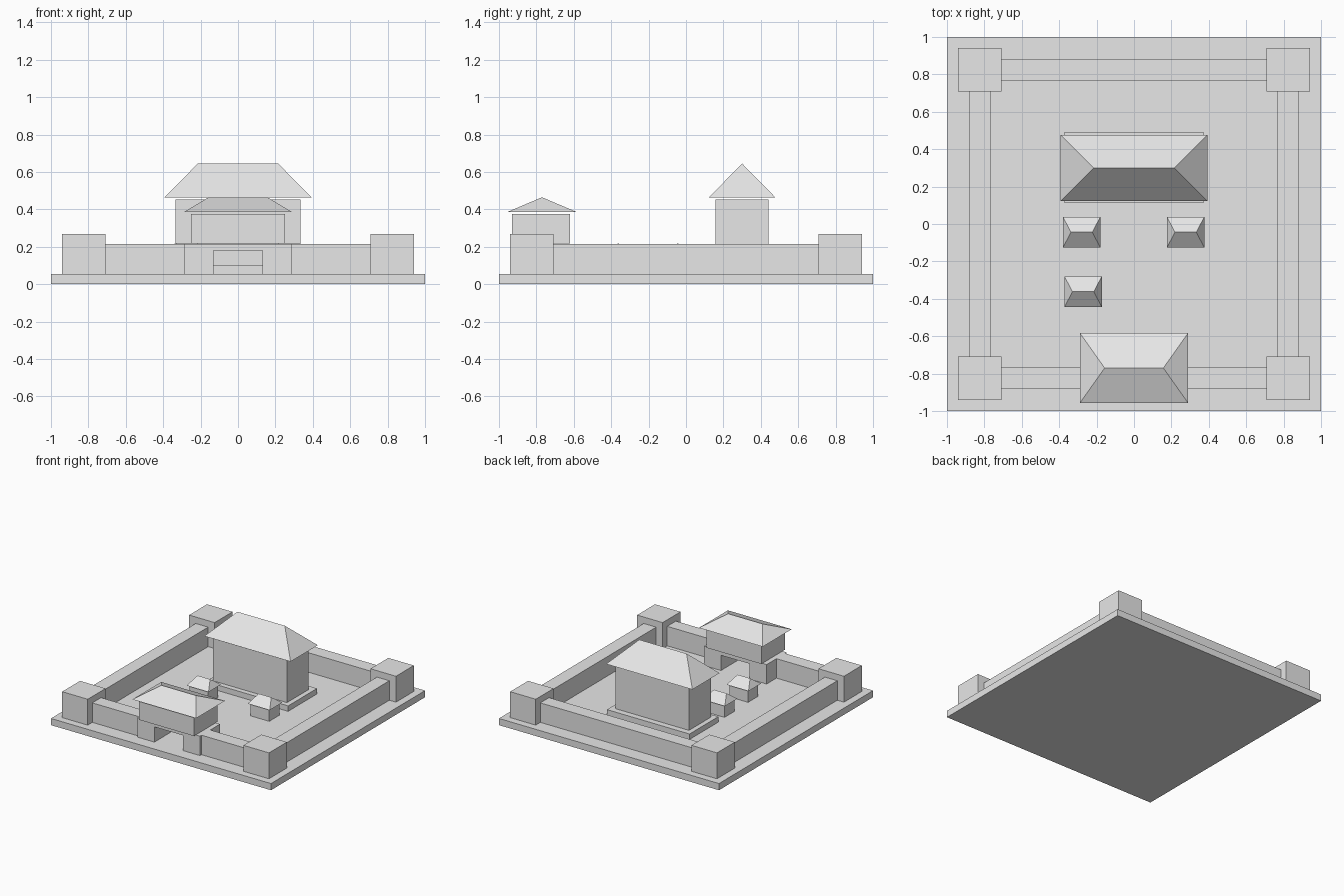
import bpy
import bmesh

default = bpy.data.objects.get("Cube")
if default:
    bpy.data.objects.remove(default, do_unlink=True)

# single plain stone colour
stone = bpy.data.materials.new("pale_grey")
stone.use_nodes = True
stone.diffuse_color = (0.8, 0.8, 0.8, 1)
stone.node_tree.nodes["Principled BSDF"].inputs["Base Color"].default_value = (0.8, 0.8, 0.8, 1)


def finish(name, bm):
    bmesh.ops.recalc_face_normals(bm, faces=bm.faces)
    mesh = bpy.data.meshes.new(name)
    bm.to_mesh(mesh)
    bm.free()
    mesh.materials.append(stone)
    obj = bpy.data.objects.new(name, mesh)
    bpy.context.collection.objects.link(obj)
    return obj


def box(name, x, y, z):
    """Box from (min, max) ranges on each axis."""
    bm = bmesh.new()
    bmesh.ops.create_cube(bm, size=1)
    for v in bm.verts:
        v.co = [r[0] if c < 0 else r[1] for c, r in zip(v.co, (x, y, z))]
    return finish(name, bm)


def hip_roof(name, cx, cy, half_x, half_y, half_ridge, eave, top):
    """Four-sided roof with a ridge along x."""
    bm = bmesh.new()
    a, b, c, d = [bm.verts.new((cx + sx * half_x, cy + sy * half_y, eave))
                  for sx, sy in ((-1, -1), (1, -1), (1, 1), (-1, 1))]
    left, right = [bm.verts.new((cx + s * half_ridge, cy, top)) for s in (-1, 1)]
    for face in ((a, b, right, left), (c, d, left, right),
                 (b, c, right), (d, a, left), (d, c, b, a)):
        bm.faces.new(face)
    return finish(name, bm)


FLOOR, WALL_TOP = 0.055, 0.215
SIDES = (("right", -1), ("left", 1))


def span(s, lo, hi):
    return tuple(sorted((s * lo, s * hi)))


box("ground_slab", (-1, 1), (-1, 1), (0, FLOOR))

# corner towers, side walls, and front walls up to the gate
for side, sx in SIDES:
    for end, sy in (("front", -1), ("back", 1)):
        box(f"{end}_{side}_tower", span(sx, 0.708, 0.94), span(sy, 0.708, 0.94), (FLOOR, 0.268))
    box(f"{side}_wall", span(sx, 0.767, 0.88), (-0.708, 0.708), (FLOOR, WALL_TOP))
    box(f"front_{side}_wall", span(sx, 0.285, 0.708), (-0.88, -0.767), (FLOOR, WALL_TOP))
    box(f"gate_{side}_pier", span(sx, 0.13, 0.285), (-0.90, -0.64), (FLOOR, WALL_TOP))
box("back_wall", (-0.708, 0.708), (0.767, 0.88), (FLOOR, WALL_TOP))

# gatehouse
box("gate_lintel", (-0.13, 0.13), (-0.90, -0.64), (0.18, WALL_TOP))
box("gate_upper_room", (-0.25, 0.25), (-0.93, -0.62), (0.218, 0.375))
hip_roof("gate_roof", 0, -0.77, 0.29, 0.188, 0.157, 0.385, 0.465)

# main hall
box("hall_platform", (-0.375, 0.375), (0.115, 0.49), (FLOOR, 0.10))
box("hall_body", (-0.335, 0.335), (0.157, 0.44), (0.10, 0.452))
hip_roof("hall_roof", 0, 0.30, 0.392, 0.177, 0.215, 0.465, 0.645)

# small houses in the courtyard
for i, (cx, cy) in enumerate(((-0.28, -0.044), (0.276, -0.044), (-0.272, -0.362)), 1):
    box(f"small_house_{i}", (cx - 0.085, cx + 0.085), (cy - 0.066, cy + 0.066), (FLOOR, 0.15))
    hip_roof(f"small_house_roof_{i}", cx, cy, 0.1, 0.082, 0.057, 0.157, 0.22)
